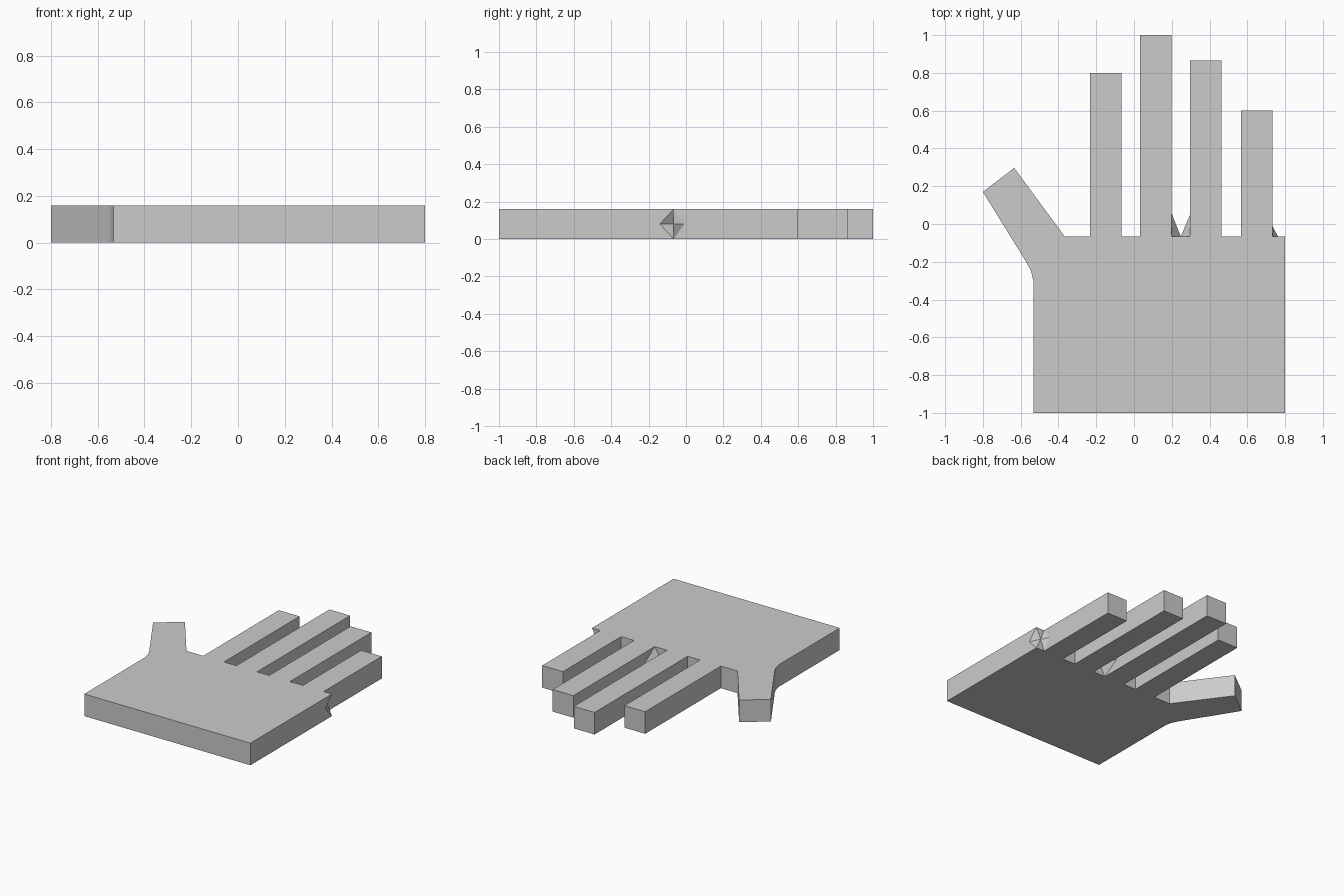
import bpy, bmesh
from mathutils import Vector

if "Cube" in bpy.data.objects:
    bpy.data.objects.remove(bpy.data.objects["Cube"])

H = 0.16          # thickness of the hand
BASE = -0.066     # line where the fingers leave the palm
W = 0.166         # finger width

grey = bpy.data.materials.new("light_grey")
grey.diffuse_color = (0.6, 0.6, 0.6, 1)
grey.use_nodes = True
grey.node_tree.nodes["Principled BSDF"].inputs["Base Color"].default_value = grey.diffuse_color


def finish(name, bm):
    bmesh.ops.recalc_face_normals(bm, faces=bm.faces)
    me = bpy.data.meshes.new(name)
    bm.to_mesh(me)
    bm.free()
    me.materials.append(grey)
    ob = bpy.data.objects.new(name, me)
    bpy.context.collection.objects.link(ob)
    return ob


def slab(name, outline):
    """Extrude a flat outline to the hand thickness."""
    bm = bmesh.new()
    face = bm.faces.new([bm.verts.new((x, y, 0)) for x, y in outline])
    ext = bmesh.ops.extrude_face_region(bm, geom=[face])
    moved = [v for v in ext["geom"] if isinstance(v, bmesh.types.BMVert)]
    bmesh.ops.translate(bm, verts=moved, vec=(0, 0, H))
    return finish(name, bm)


def wedge(name, corner, along, out):
    """Pointed wedge on a vertical corner edge, widest at mid height."""
    x, y = corner
    pts = [(x, y, 0), (x, y, H), (x, along, H / 2), (out, y, H / 2)]
    bm = bmesh.new()
    for p in pts:
        bm.verts.new(Vector(p))
    bmesh.ops.convex_hull(bm, input=bm.verts)
    return finish(name, bm)


# One outline: palm, four fingers and the splayed thumb
outline = [(-0.533, -1), (0.8, -1), (0.8, BASE)]
for left, tip in [(0.567, 0.6), (0.297, 0.866), (0.033, 1.0), (-0.233, 0.8)]:
    right = left + W
    outline += [(right, BASE), (right, tip), (left, tip), (left, BASE)]
outline += [(-0.367, BASE), (-0.634, 0.297), (-0.8, 0.17),
            (-0.567, -0.207), (-0.545, -0.25), (-0.533, -0.3)]
hand = slab("hand", outline)

# Notch in the palm edge beside the little finger
cutter = wedge("notch_cutter", (0.8, BASE), -0.14, 0.762)
cutter.hide_render = True
cutter.hide_set(True)
mod = hand.modifiers.new("notch", "BOOLEAN")
mod.operation = "DIFFERENCE"
mod.solver = "EXACT"
mod.object = cutter

# Pointed webs at the finger roots
wedge("little_finger_web", (0.733, BASE), -0.01, 0.762)
wedge("middle_finger_web", (0.199, BASE), 0.056, 0.248)
wedge("ring_finger_web", (0.297, BASE), 0.05, 0.248)
